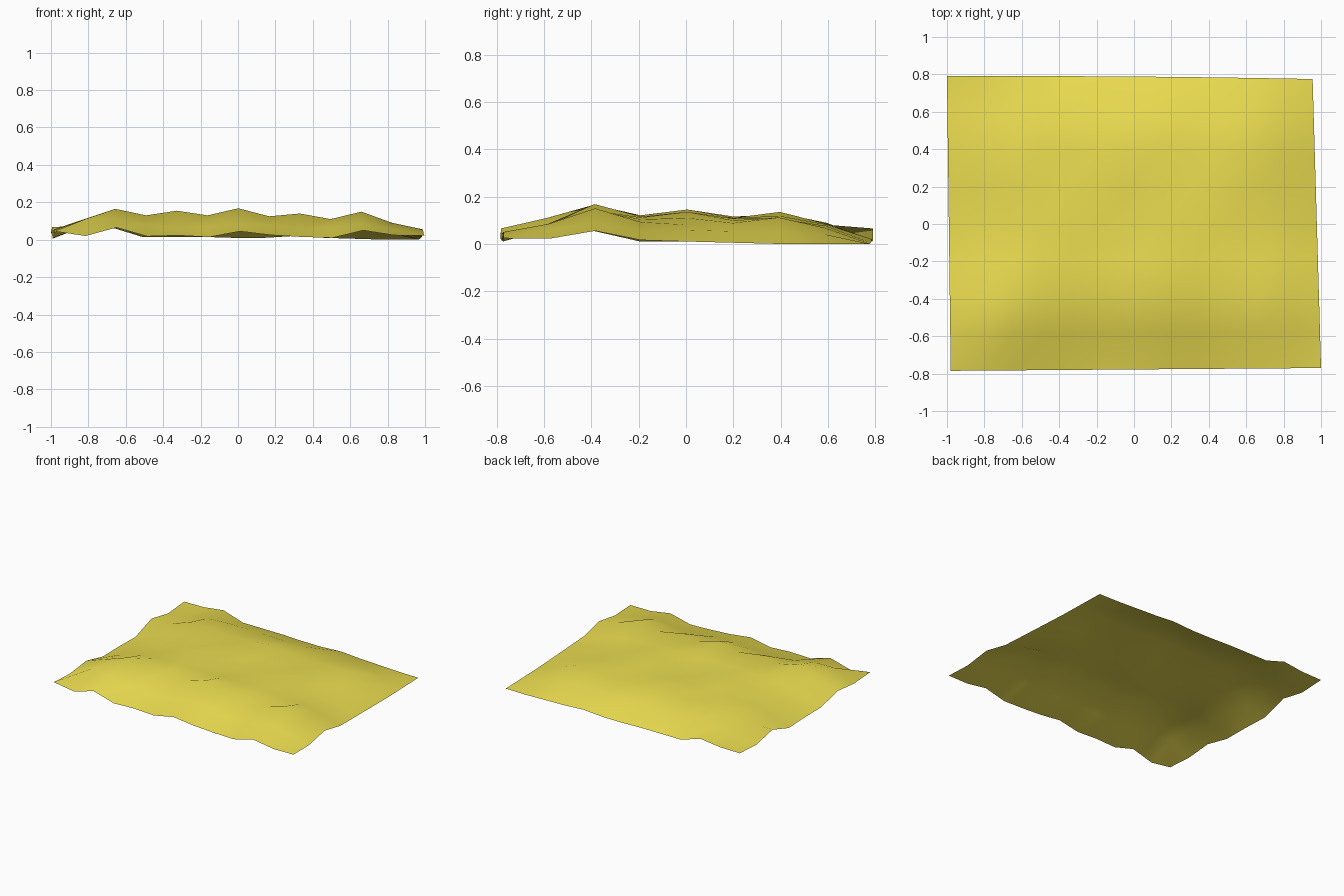
import bpy, bmesh
from math import cos, pi
from mathutils import Vector

if "Cube" in bpy.data.objects:
    bpy.data.objects.remove(bpy.data.objects["Cube"])

NX, NY = 12, 8

# Corner positions of the slightly skewed sheet
FL, FR = Vector((-0.98, -0.785)), Vector((1.0, -0.77))
BL, BR = Vector((-1.0, 0.79)), Vector((0.955, 0.775))

# Border heights: left to right, or front to back
front = [.045, .02, .065, .018, .023, .014, .045, .025, .015, .01, .05, .024, .025]
back = [.043, .045, .065, .015, .015, .015, .01, .01, .02, .01, .005, 0, 0]
left = [.045, .035, .055, .01, .01, .005, .068, .03, .043]
right = [.025, .022, .055, .016, .01, .005, 0, 0, 0]
# Low hollow behind the front hem, then the main fold
hollow = [0, .11, .11, .08, .065, .07, .085, .08, .058, .065, .085, .06, 0]
fold = [0, .11, .165, .13, .155, .13, .168, .125, .14, .11, .15, .09, 0]
# Crown of the middle: front-to-back and left-to-right profiles
rows = [0, 0, 0, .115, .122, .11, .118, .085, 0]
cols = [0, .62, .95, 1.05, 1.05, 1, 1, 1, .97, .9, .8, .48, 0]


def height(i, j):
    if j == 0:
        return front[i]
    if j == NY:
        return back[i]
    if i == 0:
        return left[j]
    if i == NX:
        return right[j]
    if j == 1:
        return hollow[i]
    if j == 2:
        return fold[i]
    # Alternating wrinkles on the crown
    bump = -0.017 * cos(pi * i / 2) * cos(pi * (j - 2) / 2)
    return rows[j] * cols[i] + bump


# Rumpled cloth sheet
bm = bmesh.new()
grid = []
for j in range(NY + 1):
    row = []
    for i in range(NX + 1):
        u, v = i / NX, j / NY
        p = FL.lerp(FR, u).lerp(BL.lerp(BR, u), v)
        p.y += 0.006 * (1 - (2 * u - 1) ** 2) * v
        row.append(bm.verts.new((p.x, p.y, height(i, j))))
    grid.append(row)
for j in range(NY):
    for i in range(NX):
        f = bm.faces.new((grid[j][i], grid[j][i + 1], grid[j + 1][i + 1], grid[j + 1][i]))
        f.smooth = True

mesh = bpy.data.meshes.new("cloth_sheet")
bm.to_mesh(mesh)
bm.free()
sheet = bpy.data.objects.new("cloth_sheet", mesh)
bpy.context.collection.objects.link(sheet)

# Yellow fabric
mat = bpy.data.materials.new("yellow_fabric")
mat.diffuse_color = (0.83, 0.72, 0.08, 1)
mat.use_nodes = True
mat.node_tree.nodes["Principled BSDF"].inputs["Base Color"].default_value = mat.diffuse_color
mesh.materials.append(mat)
